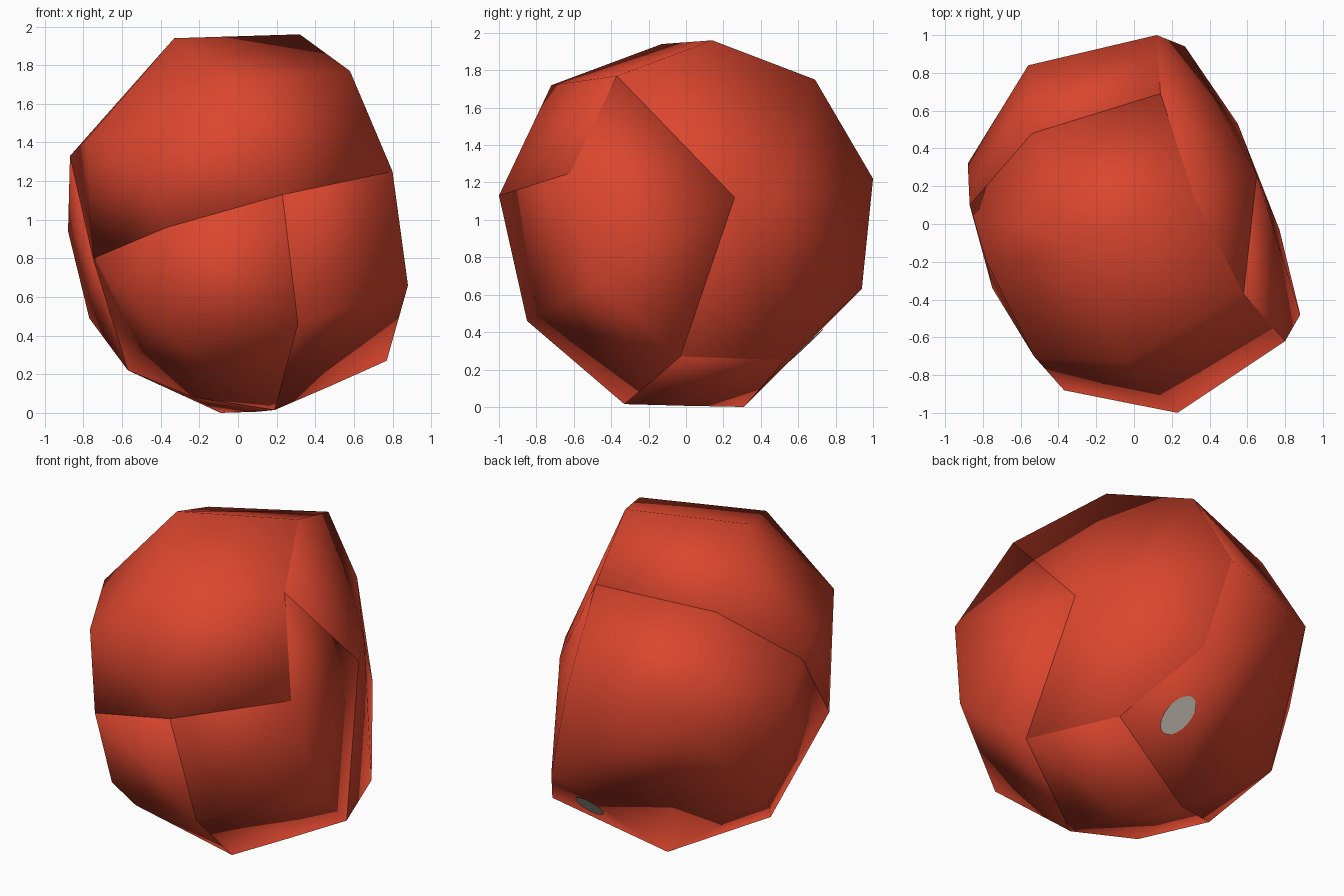
import bpy, bmesh, math
from mathutils import Vector
from mathutils.bvhtree import BVHTree

if "Cube" in bpy.data.objects:
    bpy.data.objects.remove(bpy.data.objects["Cube"])


def material(name, color):
    m = bpy.data.materials.new(name)
    m.diffuse_color = (*color, 1)
    m.use_nodes = True
    m.node_tree.nodes["Principled BSDF"].inputs["Base Color"].default_value = m.diffuse_color
    return m


RED = material("warm_red", (0.71, 0.062, 0.028))
GREY = material("pale_grey", (0.72, 0.66, 0.58))
CENTRE = Vector((0, 0, 1))

# Corners and edge points shared by neighbouring plates
P = {
    "a": (0.23, -1.0, 1.13), "b": (0.80, -0.62, 1.25), "c": (0.58, -0.37, 1.77),
    "d": (0.32, 0.14, 1.96), "e": (0.14, 0.69, 1.75), "f": (0.12, 1.0, 1.22),
    "g": (-0.54, 0.48, 1.68), "h": (-0.87, 0.10, 1.33), "i": (-0.75, -0.34, 0.80),
    "j": (-0.37, -0.88, 0.96), "k": (0.31, -0.85, 0.46), "l": (0.19, -0.33, 0.015),
    "m": (0.65, 0.26, 1.12), "n": (0.77, -0.03, 0.27), "o": (0.48, -0.18, 0.14),
    "p": (0.27, 0.94, 0.63), "q": (0.55, 0.53, 0.25), "r": (-0.09, 0.31, 0.0),
    "s": (-0.57, -0.02, 0.22), "t": (-0.23, -0.24, 0.08),
}

# Each plate: name, outline points, raised inner points
PLATES = [
    ("top_plate", "abcdeghij",
     [(-0.33, -0.13, 1.94), (-0.05, -0.72, 1.72), (-0.53, -0.70, 1.37),
      (-0.78, -0.20, 1.42)]),
    ("right_plate", "abcmnolk", [(0.88, -0.48, 0.66)]),
    ("front_plate", "ajistlk", [(-0.40, -0.67, 0.44), (-0.25, -0.65, 0.33)]),
    ("back_right_plate", "cdefpqnm", [(0.52, 0.50, 1.12)]),
    ("back_left_plate", "eghisrqpf",
     [(-0.88, 0.32, 0.94), (-0.77, 0.29, 0.49), (-0.56, 0.84, 1.11)]),
    ("bottom_plate", "lonqrst", [(0.10, 0.0, 0.006)]),
]


def make_object(name, bm, mat):
    me = bpy.data.meshes.new(name)
    bm.to_mesh(me)
    bm.free()
    me.materials.append(mat)
    for p in me.polygons:
        p.use_smooth = True
    ob = bpy.data.objects.new(name, me)
    bpy.context.collection.objects.link(ob)
    return ob


def make_plate(name, outline, inner):
    """Domed plate: hull of its points and the centre, opened on the inside."""
    bm = bmesh.new()
    for co in [P[k] for k in outline] + inner + [CENTRE]:
        bm.verts.new(co)
    bmesh.ops.convex_hull(bm, input=bm.verts[:], use_existing_faces=False)
    bmesh.ops.recalc_face_normals(bm, faces=bm.faces[:])
    inside = [v for v in bm.verts
              if (v.co - CENTRE).length < 1e-4 or not v.link_faces]
    bmesh.ops.delete(bm, geom=inside, context='VERTS')
    tree = BVHTree.FromBMesh(bm)
    ob = make_object(name, bm, RED)
    sol = ob.modifiers.new("thickness", 'SOLIDIFY')
    sol.thickness = 0.10
    sol.offset = -1
    return tree


trees = {name: make_plate(name, ring, inner) for name, ring, inner in PLATES}

# Small pale patch showing through the lower back
mid = Vector((0.215, 0.65, 0.325))
normal = Vector((0.042, 0.694, -0.718)).normalized()
along = Vector((-0.37, 1.04, 0.88))
along = (along - normal * along.dot(normal)).normalized()
across = normal.cross(along)
bm = bmesh.new()
rim = []
for n in range(20):
    a = math.tau * n / 20
    pt = mid + along * 0.13 * math.cos(a) + across * 0.085 * math.sin(a)
    hit = trees["back_left_plate"].find_nearest(pt)[0]
    rim.append(bm.verts.new(hit + normal * 0.007))
face = bm.faces.new(rim)
face.normal_update()
if face.normal.dot(normal) < 0:
    face.normal_flip()
make_object("core_patch", bm, GREY)
